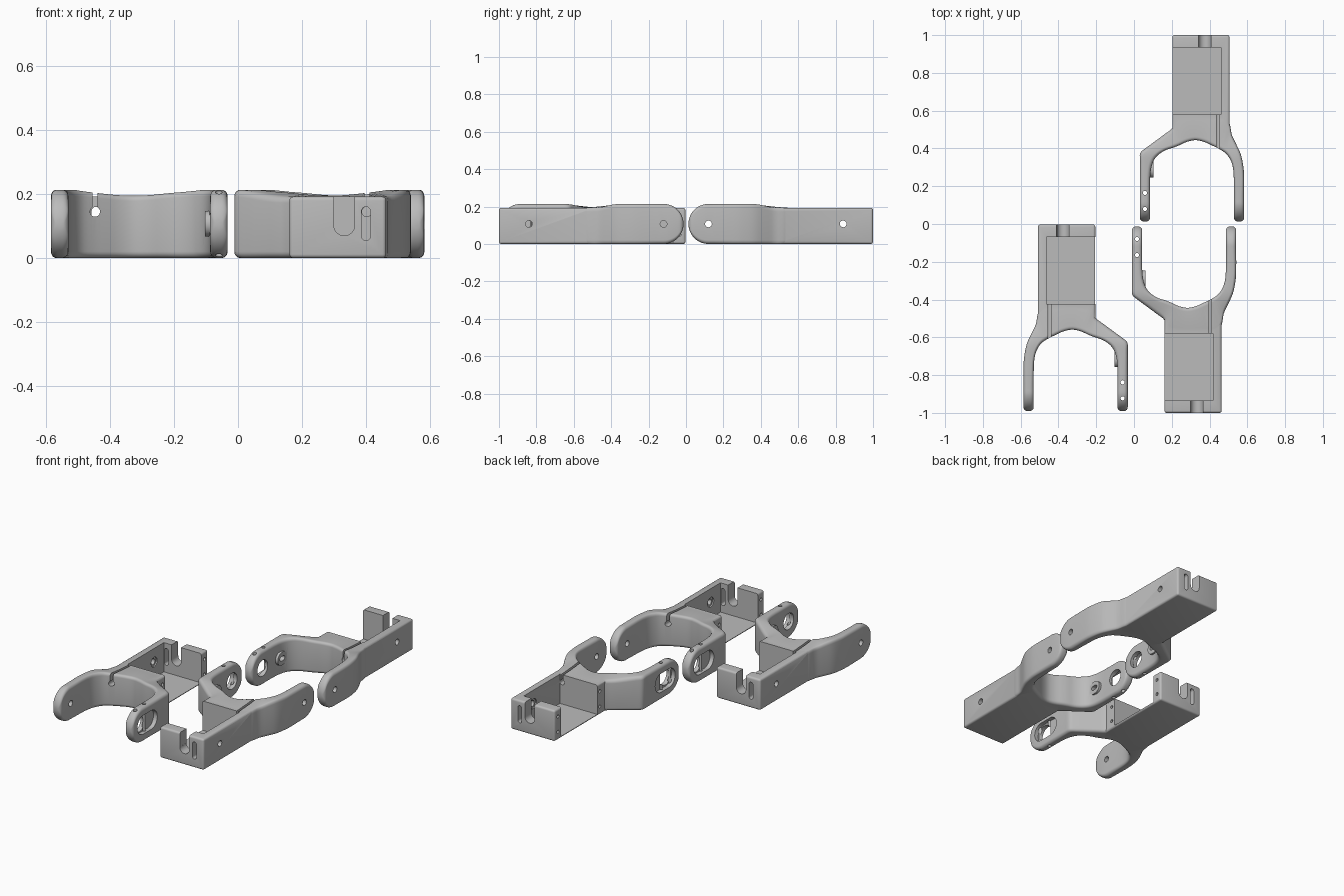
import bpy, bmesh, math
from mathutils import Matrix, Vector

if "Cube" in bpy.data.objects:
    bpy.data.objects.remove(bpy.data.objects["Cube"])

grey = bpy.data.materials.new("plain_grey")
grey.diffuse_color = (0.5, 0.5, 0.5, 1)
grey.use_nodes = True
grey.node_tree.nodes["Principled BSDF"].inputs["Base Color"].default_value = grey.diffuse_color
R, TIP = 0.107, 0.013          # prong end radius, y of the prong ends
helpers = []


def add(name, bm):
    bmesh.ops.recalc_face_normals(bm, faces=bm.faces)
    me = bpy.data.meshes.new(name)
    bm.to_mesh(me)
    bm.free()
    ob = bpy.data.objects.new(name, me)
    bpy.context.collection.objects.link(ob)
    return ob


def box(name, x0, x1, y0, y1, z0, z1, bevel=0):
    bm = bmesh.new()
    m = Matrix.Translation(((x0 + x1) / 2, (y0 + y1) / 2, (z0 + z1) / 2)) @ \
        Matrix.Diagonal((x1 - x0, y1 - y0, z1 - z0, 1))
    bmesh.ops.create_cube(bm, size=1, matrix=m)
    if bevel:
        bmesh.ops.bevel(bm, geom=bm.edges[:], offset=bevel, segments=4,
                        profile=0.5, affect='EDGES')
    return add(name, bm)


def slot(name, axis, a0, a1, p, q, r, n=32):
    """Stadium prism along an axis, between 2D centres p and q (a cylinder if equal)."""
    p, q = Vector(p), Vector(q)
    ang = math.atan2(q.y - p.y, q.x - p.x)
    pts = []
    for c, start in ((q, ang - math.pi / 2), (p, ang + math.pi / 2)):
        for i in range(n // 2 + (p != q)):
            t = start + math.pi * i / (n // 2)
            pts.append((c.x + r * math.cos(t), c.y + r * math.sin(t)))
    place = {'X': lambda a, u, v: (a, u, v), 'Y': lambda a, u, v: (u, a, v),
             'Z': lambda a, u, v: (u, v, a)}[axis]
    bm = bmesh.new()
    rings = [[bm.verts.new(place(a, u, v)) for u, v in pts] for a in (a0, a1)]
    k = len(pts)
    for i in range(k):
        j = (i + 1) % k
        bm.faces.new((rings[0][i], rings[0][j], rings[1][j], rings[1][i]))
    bm.faces.new(rings[0])
    bm.faces.new(rings[1])
    return add(name, bm)


def spline(rows, steps):
    out = []
    for i in range(len(rows) - 1):
        a, b, c, d = (Vector(rows[max(0, min(len(rows) - 1, i + k))]) for k in (-1, 0, 1, 2))
        for s in range(steps):
            t = s / steps
            out.append(0.5 * (2 * b + (c - a) * t + (2 * a - 5 * b + 4 * c - d) * t * t
                              + (3 * b - a - 3 * c + d) * t ** 3))
    return out + [Vector(rows[-1])]


def z_range(y):
    t = min(1, max(0, (y - 0.36) / 0.13))
    top = 0.2132 - 0.0204 * t * t * (3 - 2 * t)
    d = y - TIP
    if d < R:
        h = math.sqrt(max(0, 2 * R * d - d * d))
        return R - h, min(top, R + h)
    return 0.0004, top


# Fork: outer and inner plan points, lofted with a rounded section
path = [(.031, .12, .085, .12), (.031, .20, .085, .20), (.031, .27, .086, .25),
        (.031, .33, .092, .30), (.033, .375, .107, .34), (.06, .40, .133, .37),
        (.11, .437, .17, .392), (.16, .474, .21, .405), (.205, .51, .24, .417),
        (.22, .56, .28, .435), (.30, .57, .325, .444), (.40, .57, .37, .435),
        (.48, .57, .415, .415), (.507, .53, .455, .395), (.517, .475, .49, .37),
        (.54, .425, .515, .33), (.565, .37, .525, .29), (.578, .31, .528, .25),
        (.583, .25, .529, .20), (.583, .12, .529, .12)]


def tip(xo, xi):
    rows, mid, sgn = [], (xo + xi) / 2, math.copysign(1, xi - xo)
    for i in range(1, 14):
        d = R * (1 - math.cos(math.pi / 2 * i / 14))
        e = max(0, 0.02 - d)
        w = 0.007 + math.sqrt(0.0004 - e * e)
        rows.append(Vector((mid - sgn * w, TIP + d, mid + sgn * w, TIP + d)))
    return rows


rows = tip(.031, .085) + spline(path, 3) + tip(.583, .529)[::-1]
bm = bmesh.new()
rings = []
for ox, oy, ix, iy in rows:
    o, n = Vector((ox, oy)), Vector((ix, iy))
    length = (n - o).length
    ring = []
    for cu, cv, a0 in ((1, 1, 0), (0, 1, 90), (0, 0, 180), (1, 0, 270)):
        for k in range(6):
            a = math.radians(a0 + 18 * k)
            half = (z_range((oy + iy) / 2)[1] - z_range((oy + iy) / 2)[0]) / 2
            r = min(0.02, half * 0.9, length * 0.45)
            u = (length - r if cu else r) + r * math.cos(a)
            p = o.lerp(n, u / length)
            lo, hi = z_range(p.y)
            z = (hi - r if cv else lo + r) + r * math.sin(a)
            ring.append(bm.verts.new((p.x, p.y, z)))
    rings.append(ring)
for a, b in zip(rings, rings[1:]):
    for i in range(24):
        j = (i + 1) % 24
        bm.faces.new((a[i], a[j], b[j], b[i]))
bm.faces.new(rings[0])
bm.faces.new(rings[-1])
body = add("bracket_body", bm)


def combine(ob, op):
    m = body.modifiers.new(ob.name, 'BOOLEAN')
    m.object, m.operation, m.solver = ob, op, 'EXACT'
    ob.hide_render = True
    helpers.append(ob)


# Housing block and the inner boss on the slotted prong
combine(box("housing", .203, .506, .48, 1.0, 0, .192, .012), 'UNION')
combine(slot("boss", 'X', .06, .102, (.285, R), (.295, R), .04), 'UNION')

# Pocket, end wall notch and slot, cable channel, holes
cuts = [
    box("pocket", .1, .46, .58, .935, .01, .4),
    box("end_notch", .342, .407, .9, 1.1, .1025, .4),
    slot("end_notch_round", 'Y', .9, 1.1, (.3745, .1025), (.3745, .1025), .0324),
    slot("end_slot", 'Y', .9, 1.1, (.4425, .068), (.4425, .147), .0135),
    box("cable_gap", .438, .453, .3, .62, .145, .4),
    slot("cable_hole", 'Y', .3, .62, (.4455, .145), (.4455, .145), .0155),
    slot("wall_hole", 'X', .4, .6, (.84, R), (.84, R), .018),
    slot("wall_recess", 'X', .44, .468, (.84, R), (.84, R), .03),
    slot("pivot_hole", 'X', .48, .7, (.12, R), (.12, R), .018),
    slot("prong_recess", 'X', -.05, .057, (.12, R), (.2, R), .058),
    slot("prong_hole", 'X', -.06, .15, (.12, R), (.12, R), .05),
    slot("boss_hole", 'X', .07, .15, (.28, R), (.30, R), .014),
]
cuts += [slot("pin_hole", 'Z', -.1, .4, (.058, y), (.058, y), .011, 16) for y in (.08, .165)]
cuts += [slot("side_hole", 'X', .15, .25, (y, z), (y, z), .01, 16)
         for y in (.556, .967) for z in (.05, .145)]
for c in cuts:
    combine(c, 'DIFFERENCE')

mesh = bpy.data.meshes.new_from_object(
    body.evaluated_get(bpy.context.evaluated_depsgraph_get()))
for ob in helpers + [body]:
    bpy.data.objects.remove(ob)

# Three brackets: plain, mirrored in x, mirrored in y
for name, sx, sy, dx, dy in (("bracket_back", 1, 1, 0, 0),
                             ("bracket_left", -1, 1, -.002, -1.003),
                             ("bracket_front", 1, -1, -.042, 0)):
    me = mesh.copy()
    me.transform(Matrix.Translation((dx, dy, 0)) @ Matrix.Diagonal((sx, sy, 1, 1)))
    if sx * sy < 0:
        me.flip_normals()
    me.materials.clear()
    me.materials.append(grey)
    ob = bpy.data.objects.new(name, me)
    bpy.context.collection.objects.link(ob)
    bpy.ops.object.select_all(action='DESELECT')
    ob.select_set(True)
    bpy.context.view_layer.objects.active = ob
    bpy.ops.object.shade_smooth_by_angle(angle=math.radians(35))
